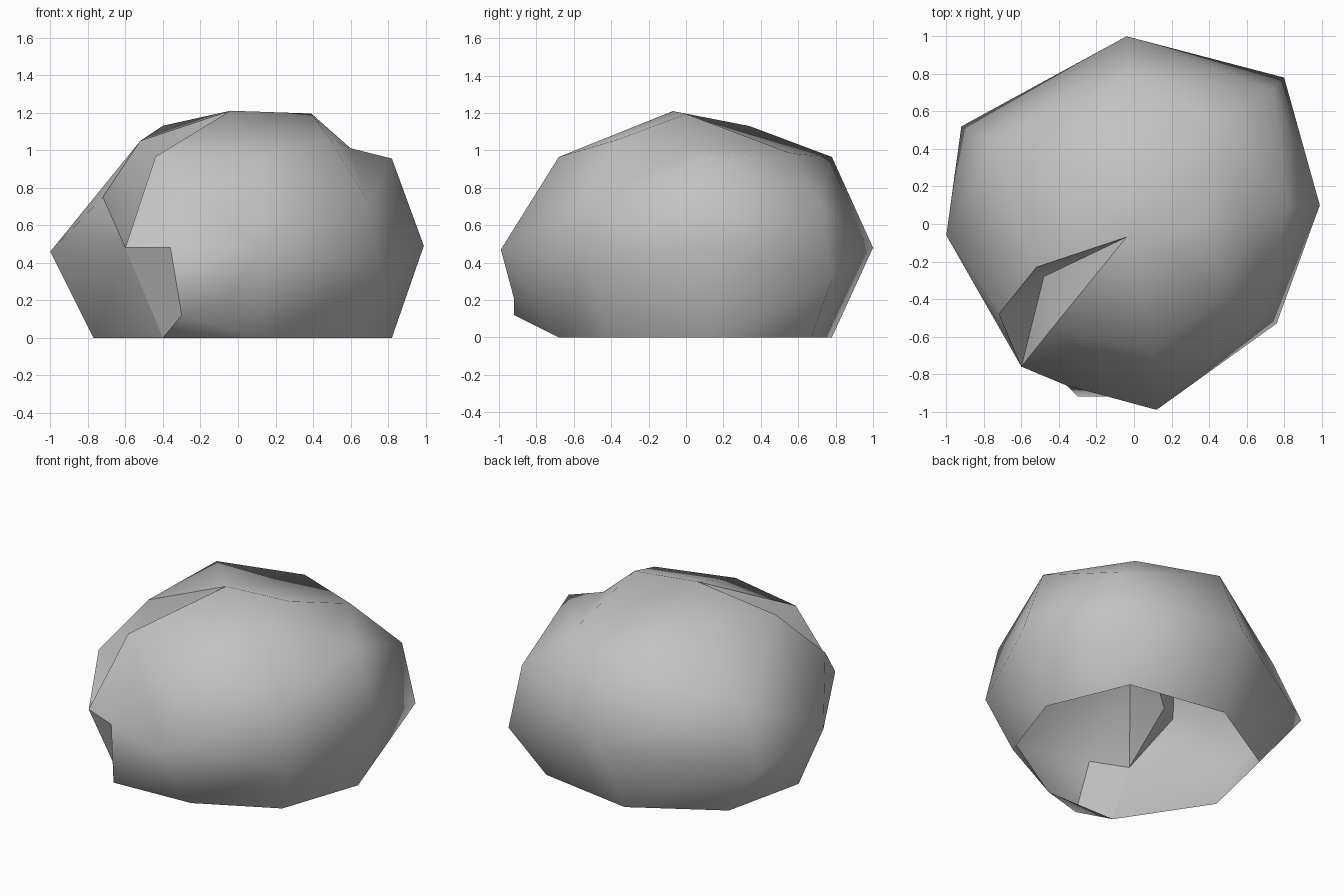
import bpy
import bmesh
import math

default_cube = bpy.data.objects.get("Cube")
if default_cube:
    bpy.data.objects.remove(default_cube, do_unlink=True)

# Stone material
stone = bpy.data.materials.new("stone_grey")
stone.use_nodes = True
grey = (0.54, 0.54, 0.54, 1)
stone.diffuse_color = grey
bsdf = next(n for n in stone.node_tree.nodes if n.type == 'BSDF_PRINCIPLED')
bsdf.inputs["Base Color"].default_value = grey
bsdf.inputs["Roughness"].default_value = 0.9

bm = bmesh.new()


def point(x, y, z):
    return bm.verts.new((x, y, z))


def column(*points):
    """One vertical profile of the boulder, from the ground upwards."""
    return [point(*p) for p in points]


def face(*verts):
    return bm.faces.new(verts)


def fan(centre, *rim):
    """Triangles from one vertex to each pair of neighbours on a rim."""
    for a, b in zip(rim, rim[1:]):
        face(centre, a, b)


def wedge(side, corner):
    """Wall between a side profile and a corner profile."""
    face(side[0], corner[0], corner[1], side[1])
    fan(side[1], corner[1], corner[2], side[2])


# Side profiles bulge at mid height, corner profiles have two shoulders
right = column((.82, .13, 0), (.99, .1, .49), (.82, .1, .955))
back = column((-.08, .78, 0), (-.04, 1, .48), (-.04, .78, .965))
front = column((.12, -.68, 0), (.12, -.99, .47), (.1, -.68, .965))
left = column((-.77, -.12, 0), (-1, -.06, .46), (-.52, -.23, 1.05))
back_right = column((.59, .67, 0), (.8, .78, .31), (.74, .72, .73), (.46, .56, .985))
back_left = column((-.64, .45, 0), (-.92, .52, .37), (-.76, .44, .75), (-.4, .34, 1.13))
front_right = column((.63, -.42, 0), (.76, -.53, .36), (.69, -.49, .73), (.49, -.36, 1.06))

for side, corner in ((right, back_right), (back, back_right), (back, back_left),
                     (left, back_left), (right, front_right), (front, front_right)):
    wedge(side, corner)

# Crown, with a hollow step down towards the right
apex = point(-.04, -.07, 1.21)
crest = point(.39, 0, 1.195)
step = point(.6, .04, 1.01)
fan(apex, left[2], back_left[3], back[2], back_right[3], crest, front_right[3], front[2])
fan(back_right[3], crest, step, right[2])
face(front_right[3], crest, step)

# Shoulders below the crown
fan(back_left[2], left[2], back_left[3], back[2])
fan(back_right[2], back[2], back_right[3], right[2])
fan(front_right[2], front[2], front_right[3], step, right[2])

# Split in the front left corner: two lips, a deep groove between them
foot = point(-.4, -.68, 0)
split_end = point(-.6, -.76, .48)
outer_lip = point(-.72, -.48, .75)
inner_lip = point(-.44, -.56, .965)
groove = point(-.48, -.28, .65)
fan(groove, apex, left[2], outer_lip, split_end, inner_lip, apex)
face(left[0], left[1], split_end, foot)
fan(left[1], left[2], outer_lip, split_end)

# Broken ledge below the split
ledge_top = point(-.36, -.86, .48)
ledge_tip = point(-.3, -.92, .12)
ledge_dent = point(-.04, -.92, .21)
ledge_end = face(foot, split_end, ledge_top, ledge_tip)
fan(ledge_dent, ledge_top, ledge_tip, front[0], front[1], ledge_top)
fan(front[1], front[2], inner_lip, ledge_top)
face(inner_lip, split_end, ledge_top)
face(inner_lip, apex, front[2])
face(ledge_tip, foot, front[0])
for edge in ledge_end.edges:
    edge.smooth = False

bmesh.ops.recalc_face_normals(bm, faces=bm.faces)
# Keep the outside facing outwards: the crown must point up
crown = max(bm.faces, key=lambda f: f.calc_center_median().z)
if crown.normal.z < 0:
    bmesh.ops.reverse_faces(bm, faces=bm.faces)

# Boulder object, open underneath
mesh = bpy.data.meshes.new("boulder")
bm.to_mesh(mesh)
bm.free()
mesh.materials.append(stone)
boulder = bpy.data.objects.new("boulder", mesh)
bpy.context.collection.objects.link(boulder)

bpy.ops.object.select_all(action='DESELECT')
boulder.select_set(True)
bpy.context.view_layer.objects.active = boulder
bpy.ops.object.shade_smooth_by_angle(angle=math.radians(62), keep_sharp_edges=True)
